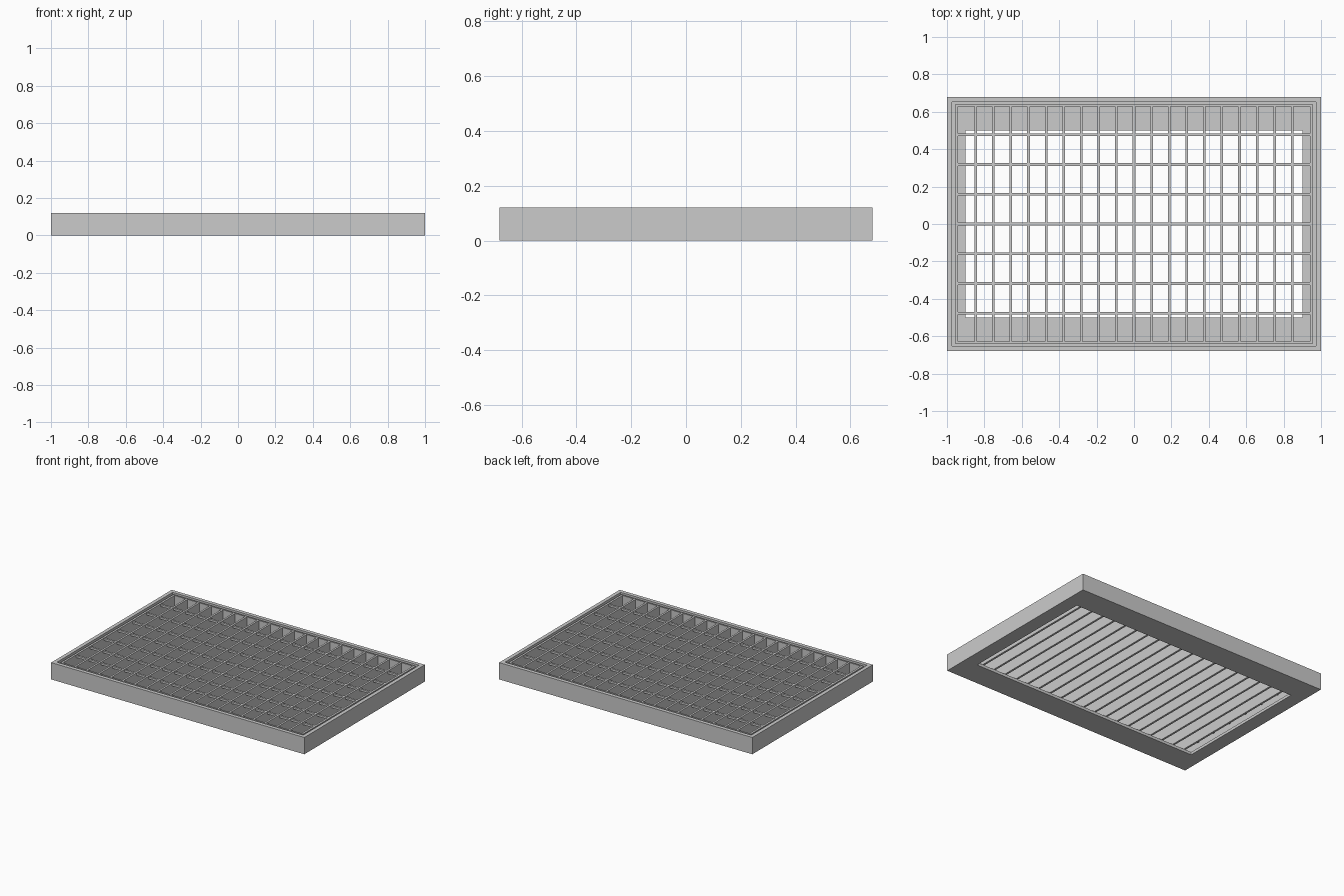
import bpy, bmesh

if "Cube" in bpy.data.objects:
    bpy.data.objects.remove(bpy.data.objects["Cube"])


def mesh_object(name, bm):
    bmesh.ops.recalc_face_normals(bm, faces=bm.faces[:])
    mesh = bpy.data.meshes.new(name)
    bm.to_mesh(mesh)
    bm.free()
    obj = bpy.data.objects.new(name, mesh)
    bpy.context.collection.objects.link(obj)
    return obj


def ring(name, profile):
    """Rectangular frame swept from a closed profile of (half x, half y, z)."""
    bm = bmesh.new()
    loops = []
    for hx, hy, z in profile:
        loops.append([bm.verts.new((sx * hx, sy * hy, z))
                      for sx, sy in ((-1, -1), (1, -1), (1, 1), (-1, 1))])
    for a, b in zip(loops, loops[1:] + loops[:1]):
        for i in range(4):
            j = (i + 1) % 4
            bm.faces.new((a[i], a[j], b[j], b[i]))
    return mesh_object(name, bm)


def bars(name, centres, size, z):
    """Row of identical boxes in one object."""
    bm = bmesh.new()
    for x, y in centres:
        verts = bmesh.ops.create_cube(bm, size=1)["verts"]
        bmesh.ops.scale(bm, vec=size, verts=verts)
        bmesh.ops.translate(bm, vec=(x, y, z), verts=verts)
    return mesh_object(name, bm)


FLOOR = 0.02     # top of the bottom flange
TOP = 0.115      # top of the grille insert
IN_X, IN_Y = 0.942, 0.628

# Outer tray: walls with an inward flange around the bottom opening
ring("outer_frame", [
    (1.0, 0.68, 0.0), (1.0, 0.68, 0.12),
    (0.973, 0.653, 0.12), (0.973, 0.653, FLOOR),
    (0.9, 0.5, FLOOR), (0.9, 0.5, 0.0)])

# Thin frame of the insert, standing on the flange with a narrow gap
ring("insert_frame", [
    (0.957, 0.638, FLOOR), (0.957, 0.638, TOP),
    (IN_X, IN_Y, TOP), (IN_X, IN_Y, FLOOR)])

# Deep slats running front to back
height = TOP - FLOOR
bars("slats", [(i * 0.094, 0) for i in range(-9, 10)],
     (0.014, 2 * IN_Y + 0.01, height), FLOOR + height / 2)

# Shallow cross bars, just under the slat tops
bars("cross_bars", [(0, i * 0.159) for i in range(-3, 4)],
     (2 * IN_X + 0.01, 0.014, 0.014), TOP - 0.011)
